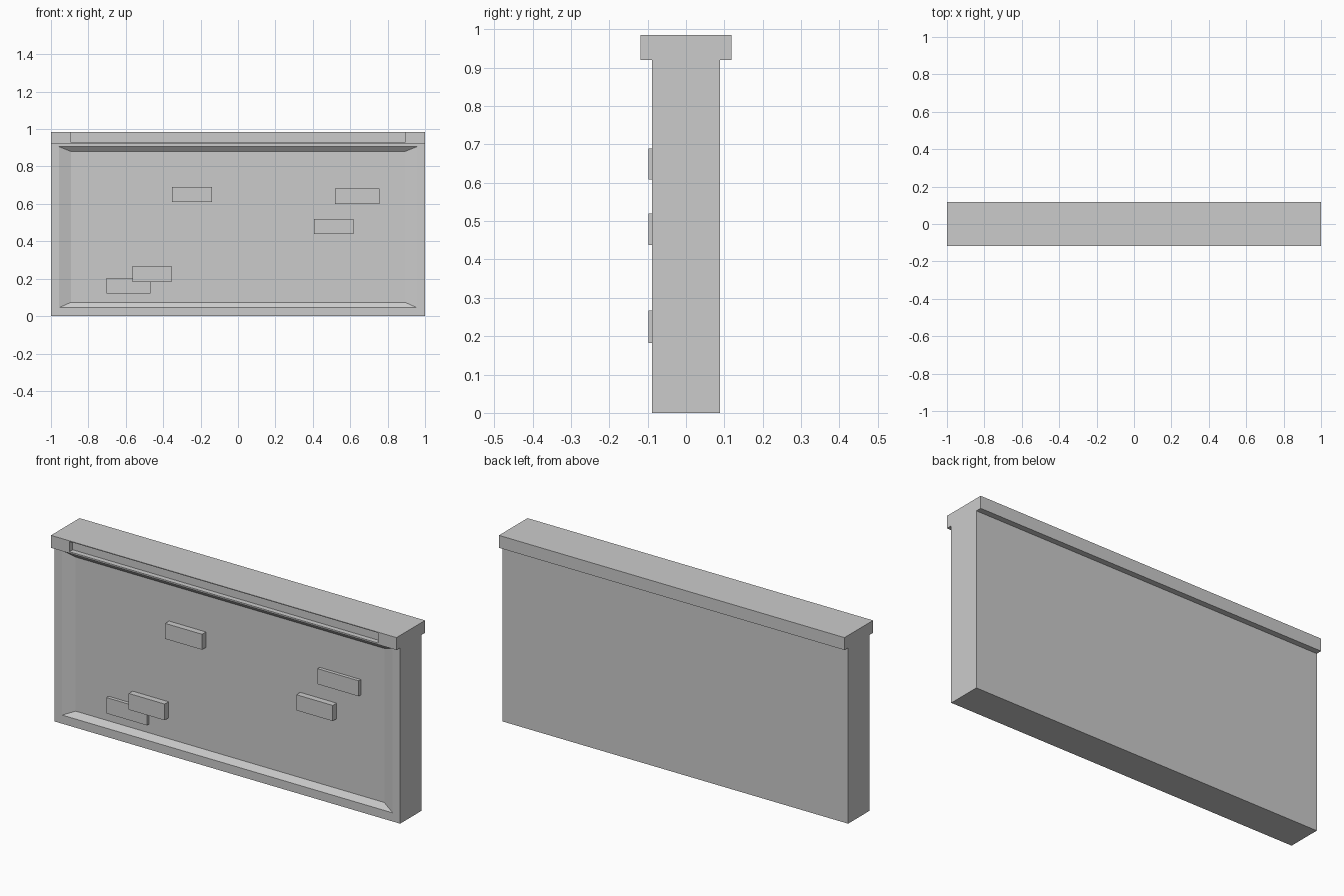
import bpy, bmesh

if "Cube" in bpy.data.objects:
    bpy.data.objects.remove(bpy.data.objects["Cube"])


def finish(bm, name):
    bmesh.ops.recalc_face_normals(bm, faces=bm.faces)
    mesh = bpy.data.meshes.new(name)
    bm.to_mesh(mesh)
    bm.free()
    obj = bpy.data.objects.new(name, mesh)
    bpy.context.collection.objects.link(obj)
    return obj


def box_bm(x0, x1, y0, y1, z0, z1):
    bm = bmesh.new()
    bmesh.ops.create_cube(bm, size=1)
    for v in bm.verts:
        v.co = (x1 if v.co.x > 0 else x0,
                y1 if v.co.y > 0 else y0,
                z1 if v.co.z > 0 else z0)
    return bm


def front_face(bm):
    return min(bm.faces, key=lambda f: f.calc_center_median().y)


def inset_to(bm, face, half_x, z0, z1, y):
    """Inset a front face to a given rectangle at depth y."""
    c = face.calc_center_median()
    bmesh.ops.inset_individual(bm, faces=[face], thickness=0.004)
    for v in face.verts:
        v.co = (half_x if v.co.x > c.x else -half_x, y,
                z1 if v.co.z > c.z else z0)


BODY_Y, CAP_Y = 0.088, 0.118
FLOOR_Y = -0.066

# Wall body with a bevelled sunken panel on the front
bm = box_bm(-1, 1, -BODY_Y, BODY_Y, 0, 0.92)
face = front_face(bm)
inset_to(bm, face, 0.957, 0.045, 0.906, -BODY_Y)
inset_to(bm, face, 0.893, 0.074, 0.88, FLOOR_Y)
finish(bm, "wall_body")

# Overhanging cap with a straight-walled groove on the front
bm = box_bm(-1, 1, -CAP_Y, CAP_Y, 0.92, 0.985)
face = front_face(bm)
inset_to(bm, face, 0.893, 0.928, 0.981, -CAP_Y)
inset_to(bm, face, 0.893, 0.928, 0.981, -0.091)
finish(bm, "wall_cap")

# Raised bricks: x0, x1, z0, z1, front y
bricks = [
    (-0.353, -0.139, 0.609, 0.690, -0.098),
    (0.406, 0.617, 0.438, 0.520, -0.098),
    (-0.564, -0.356, 0.182, 0.267, -0.098),
    (0.519, 0.757, 0.600, 0.681, -0.084),
    (-0.703, -0.468, 0.120, 0.203, -0.084),
]
for i, (x0, x1, z0, z1, y) in enumerate(bricks, 1):
    finish(box_bm(x0, x1, y, FLOOR_Y + 0.002, z0, z1), f"brick_{i}")
